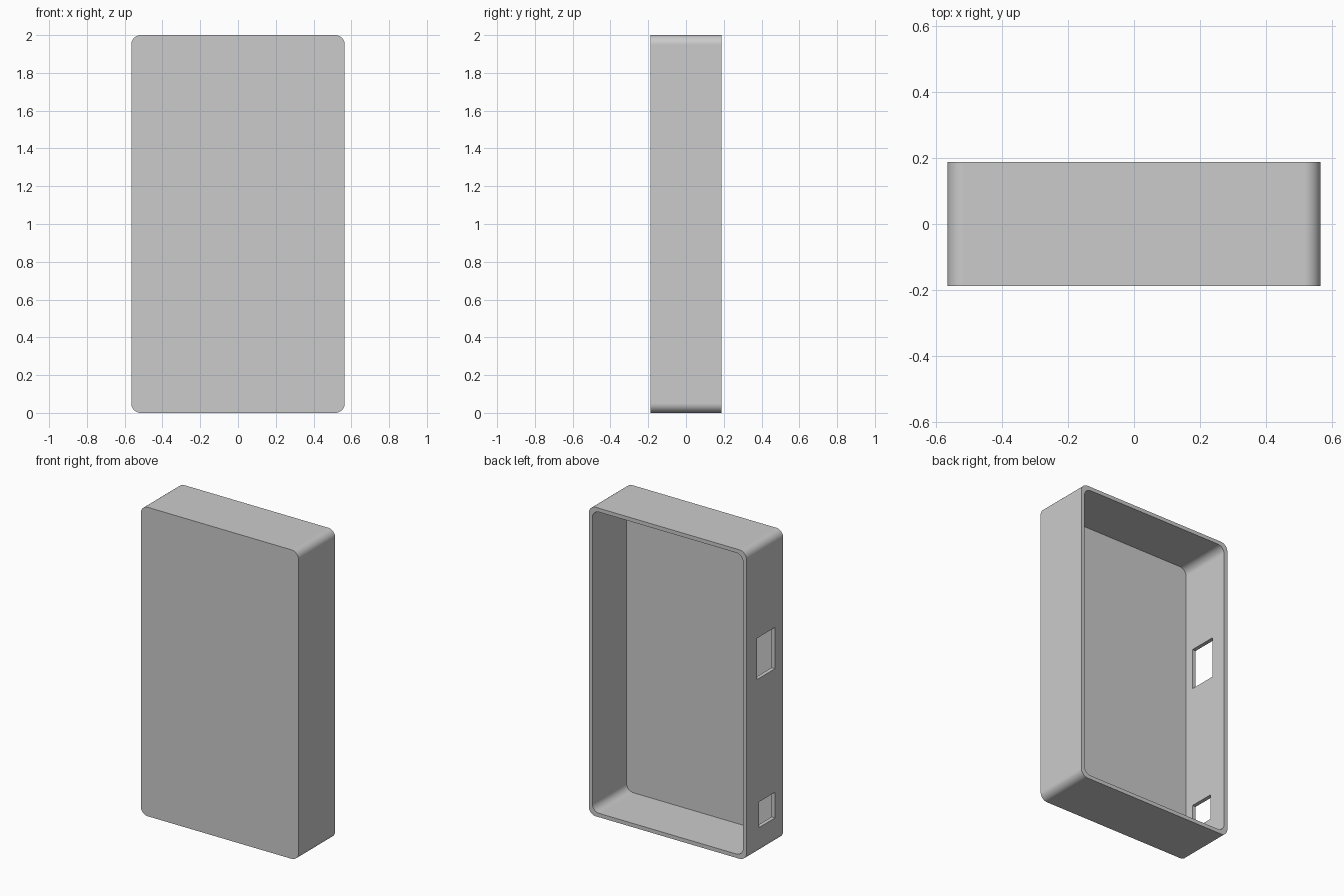
import bpy
import bmesh
import math
from mathutils import Vector

if "Cube" in bpy.data.objects:
    bpy.data.objects.remove(bpy.data.objects["Cube"], do_unlink=True)

WIDTH, DEPTH, HEIGHT = 1.13, 0.375, 2.0
WALL, RADIUS = 0.025, 0.05

grey = bpy.data.materials.new("plain grey")
grey.use_nodes = True
colour = (0.6, 0.6, 0.6, 1)
grey.diffuse_color = colour
grey.node_tree.nodes["Principled BSDF"].inputs["Base Color"].default_value = colour


def block(name, low, high, radius=0):
    """Box between two corners, with its front-to-back edges rounded."""
    low, high = Vector(low), Vector(high)
    bm = bmesh.new()
    bmesh.ops.create_cube(bm, size=1)
    for v in bm.verts:
        v.co = (low + high) / 2 + v.co * (high - low)
    if radius:
        edges = [e for e in bm.edges
                 if abs(e.verts[0].co.y - e.verts[1].co.y) > 0.1]
        bmesh.ops.bevel(bm, geom=edges, offset=radius, segments=12,
                        profile=0.5, affect='EDGES')
    mesh = bpy.data.meshes.new(name)
    bm.to_mesh(mesh)
    bm.free()
    mesh.materials.append(grey)
    obj = bpy.data.objects.new(name, mesh)
    bpy.context.collection.objects.link(obj)
    return obj


x, y = WIDTH / 2, DEPTH / 2

# Rounded case shell
case = block("case_shell", (-x, -y, 0), (x, y, HEIGHT), RADIUS)

# Hollow open at the back, and two ports through the -x wall
cutters = [
    block("hollow_cutter", (-x + WALL, -y + WALL, WALL),
          (x - WALL, y + 0.1, HEIGHT - WALL), RADIUS),
    block("large_port_cutter", (-x - 0.1, -0.104, 1.133),
          (-x + 0.1, 0.079, 1.4)),
    block("small_port_cutter", (-x - 0.1, -0.104, 0.167),
          (-x + 0.1, 0.06, 0.333)),
]

bpy.ops.object.select_all(action='DESELECT')
bpy.context.view_layer.objects.active = case
case.select_set(True)
for cutter in cutters:
    cutter.hide_render = True
    cut = case.modifiers.new(cutter.name, 'BOOLEAN')
    cut.operation = 'DIFFERENCE'
    cut.solver = 'EXACT'
    cut.object = cutter
    bpy.ops.object.modifier_apply(modifier=cut.name)
    bpy.data.objects.remove(cutter, do_unlink=True)

# Smooth corners, crisp rims
bpy.ops.object.shade_smooth_by_angle(angle=math.radians(30))
normals = case.modifiers.new("flat_walls", 'WEIGHTED_NORMAL')
normals.keep_sharp = True
